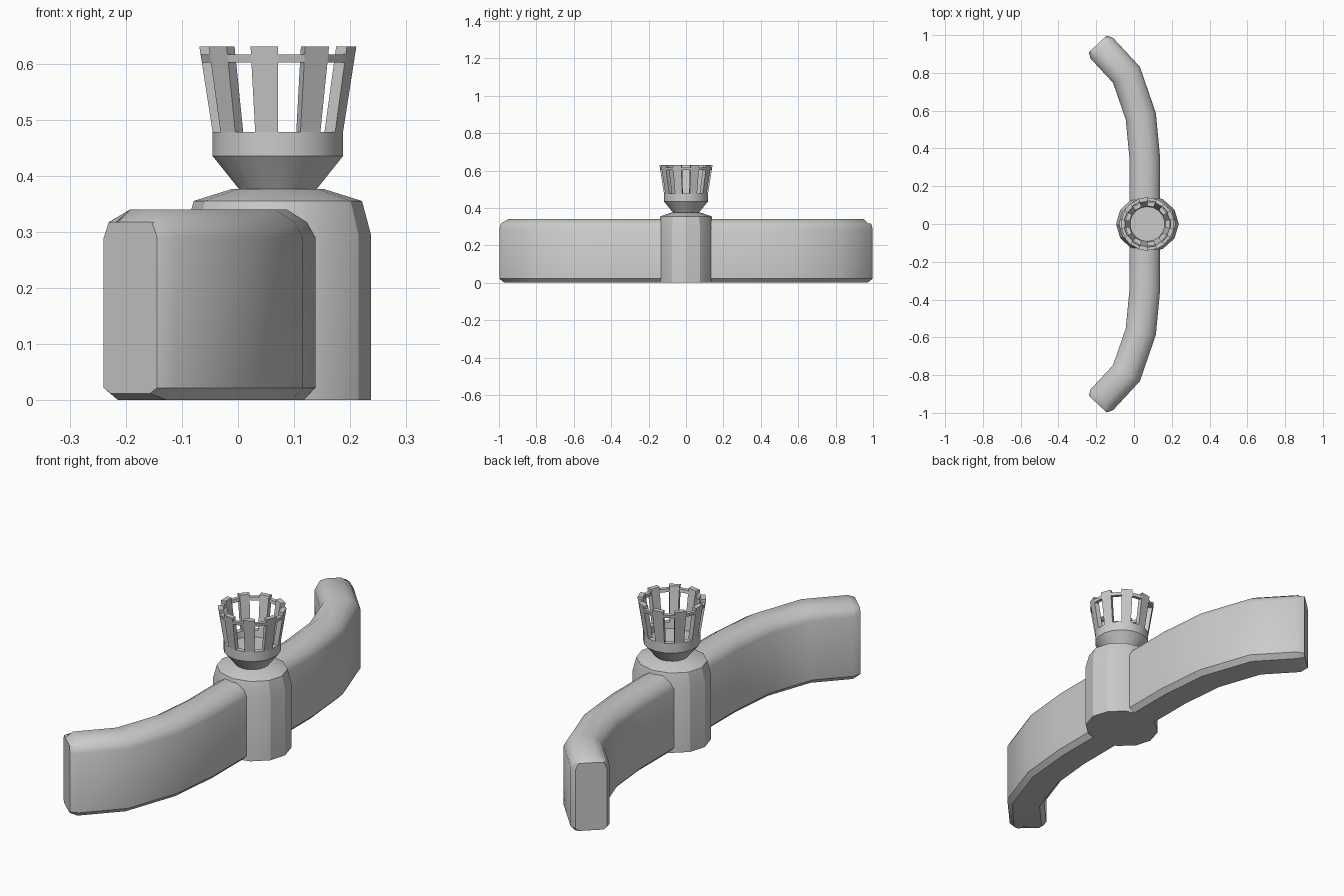
import bpy, bmesh
from math import cos, sin, radians, pi
from mathutils import Vector

if "Cube" in bpy.data.objects:
    bpy.data.objects.remove(bpy.data.objects["Cube"])

CX = 0.071  # tower axis


def finish(bm, name, angle=30):
    bmesh.ops.remove_doubles(bm, verts=bm.verts, dist=1e-5)
    bmesh.ops.recalc_face_normals(bm, faces=bm.faces)
    me = bpy.data.meshes.new(name)
    bm.to_mesh(me)
    bm.free()
    ob = bpy.data.objects.new(name, me)
    bpy.context.collection.objects.link(ob)
    bpy.ops.object.select_all(action='DESELECT')
    ob.select_set(True)
    bpy.context.view_layer.objects.active = ob
    bpy.ops.object.shade_smooth_by_angle(angle=radians(angle))
    return ob


def loft(bm, rings):
    """Bridge closed rings of points and cap both ends."""
    vs = [[bm.verts.new(p) for p in r] for r in rings]
    n = len(vs[0])
    for a, b in zip(vs, vs[1:]):
        for i in range(n):
            j = (i + 1) % n
            bm.faces.new((a[i], a[j], b[j], b[i]))
    bm.faces.new(vs[0])
    bm.faces.new(vs[-1])


def revolve(name, profile, n, start=0.0, sy=1.0, angle=30):
    bm = bmesh.new()
    loft(bm, [[(CX + r * cos(start + 2 * pi * i / n),
                sy * r * sin(start + 2 * pi * i / n), z)
               for i in range(n)] for r, z in profile])
    return finish(bm, name, angle)


# curved barricade wall: half path mirrored in y, swept cross-section
half = [(0.057, 0.35), (0.036, 0.57), (-0.04, 0.79), (-0.17, 0.93)]
path = [Vector((x, -y)) for x, y in reversed(half)] + [Vector(p) for p in half]
side = [(0.06, 0.0), (0.081, 0.022), (0.081, 0.29), (0.066, 0.317), (0.03, 0.34)]
section = side + [(-w, z) for w, z in reversed(side)]
cap = [(w * 0.8, min(max(z, 0.012), 0.318)) for w, z in section]


def ring(p, normal, prof):
    return [(p.x + normal.x * w, p.y + normal.y * w, z) for w, z in prof]


rings = []
last = len(path) - 1
for i, p in enumerate(path):
    t0 = (path[max(i, 1)] - path[max(i, 1) - 1]).normalized()
    k = min(i, last - 1)
    t1 = (path[k + 1] - path[k]).normalized()
    t = (t0 + t1).normalized()
    nrm = Vector((t.y, -t.x)) / t.dot(t0)
    if i == 0:
        rings.append(ring(p - t * 0.032, nrm, cap))
    rings.append(ring(p, nrm, section))
    if i == last:
        rings.append(ring(p + t * 0.032, nrm, cap))
bm = bmesh.new()
loft(bm, rings)
finish(bm, "curved_wall", 35)

# central tower
revolve("tower", [(0.166, 0), (0.166, 0.295), (0.15, 0.355), (0.083, 0.376)], 12, sy=0.91)

# cup under the cage, with a sunken floor
revolve("brazier_cup", [(0.066, 0.37), (0.07, 0.376), (0.118, 0.435), (0.118, 0.478),
                        (0.096, 0.478), (0.092, 0.45)], 18, start=-pi / 2)


# brazier cage: nine upright slats joined by short rails
def wedge(bm, a0, a1, z0, z1, thick):
    def quad(z):
        r = 0.118 + (z - 0.478) * 0.158
        return [(CX + q * cos(a), q * sin(a), z)
                for q, a in ((r, a0), (r, a1), (r - thick, a1), (r - thick, a0))]
    loft(bm, [quad(z0), quad(z1)])


slats, rails = bmesh.new(), bmesh.new()
for k in range(9):
    a = -pi / 2 + radians(40 * k)
    wedge(slats, a - radians(20), a, 0.478, 0.63, 0.022)
    wedge(rails, a, a + radians(20), 0.602, 0.616, 0.016)
finish(slats, "cage_slats")
finish(rails, "cage_rails")
